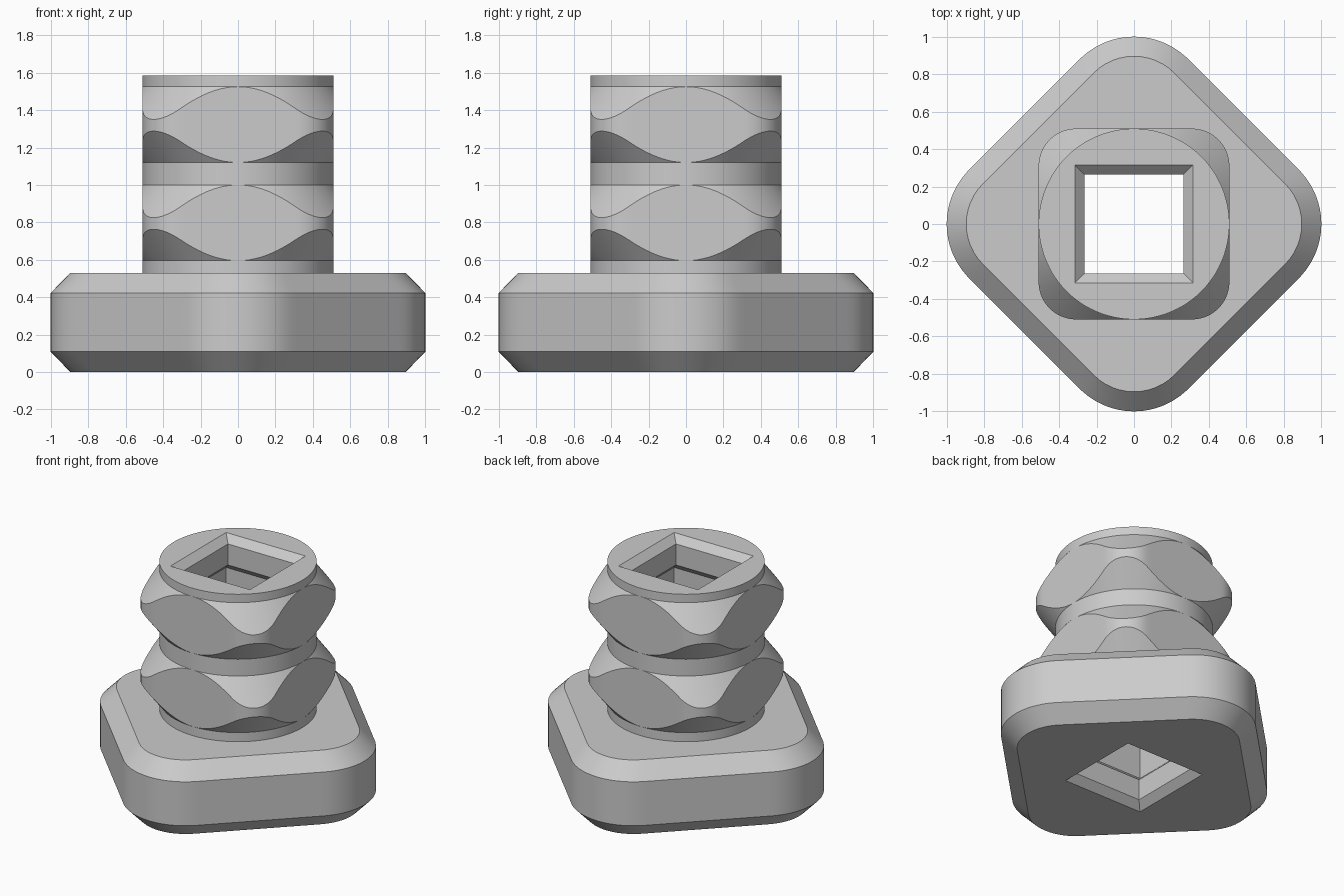
import bpy, bmesh
from math import cos, sin, pi, sqrt

if "Cube" in bpy.data.objects:
    bpy.data.objects.remove(bpy.data.objects["Cube"])

N = 144  # samples around the axis, a multiple of 8 so square corners are hit

grey = bpy.data.materials.new("plain grey")
grey.diffuse_color = (0.6, 0.6, 0.6, 1)
grey.use_nodes = True
grey.node_tree.nodes["Principled BSDF"].inputs["Base Color"].default_value = grey.diffuse_color


def rounded_square(half, fillet, turn=0.0):
    """Radius of a rounded square as a function of the angle."""
    c = half - fillet

    def radius(a):
        a = (a + turn) % (pi / 2)
        a = min(a, pi / 2 - a)
        if half * sin(a) <= c * cos(a):
            return half / cos(a)
        b = c * (cos(a) + sin(a))
        return b + sqrt(max(b * b - 2 * c * c + fillet * fillet, 0))
    return radius


def flat(radius, z):
    """A level ring with the given radius function."""
    return lambda a: (radius(a), z)


def square(half, z):
    return flat(rounded_square(half, 0.0), z)


def circle(r, z):
    return flat(lambda a: r, z)


def loft(name, rings):
    """Skin a stack of rings, outward when the rings rise on the outside."""
    bm = bmesh.new()
    grid = []
    for ring in rings:
        row = []
        for j in range(N):
            a = 2 * pi * j / N
            r, z = ring(a)
            row.append(bm.verts.new((r * cos(a), r * sin(a), z)))
        grid.append(row)
    for low, high in zip(grid, grid[1:]):
        for j in range(N):
            k = (j + 1) % N
            bm.faces.new((low[j], low[k], high[k], high[j]))
    bmesh.ops.remove_doubles(bm, verts=bm.verts, dist=1e-5)
    me = bpy.data.meshes.new(name)
    bm.to_mesh(me)
    bm.free()
    me.materials.append(grey)
    me.shade_smooth()
    me.set_sharp_from_angle(angle=pi / 6)
    ob = bpy.data.objects.new(name, me)
    bpy.context.collection.objects.link(ob)
    return ob


BASE_TOP, TOP, R = 0.53, 1.585, 0.51
HOLE, WIDE, CH = 0.265, 0.315, 0.05

# Base: square bore, chamfered rounded diamond outside
outer = rounded_square(0.8285, 0.41, pi / 4)
inner = rounded_square(0.8285 - 0.105, 0.305, pi / 4)
loft("base", [
    square(WIDE, BASE_TOP), square(WIDE, 0.25), square(HOLE, 0.20),
    square(HOLE, CH), square(WIDE, 0),
    flat(inner, 0), flat(outer, 0.108), flat(outer, 0.422),
    flat(inner, BASE_TOP), circle(R, BASE_TOP)])

# Column: round post with two rounded-square bulges trimmed by cones
section = rounded_square(R, 0.2)
PEAK = section(pi / 4) - R


def bulge(z0, z1, z2, z3):
    """Rings where the lower and upper cones meet the rounded square."""
    def lower(a):
        return section(a), z0 + (z1 - z0) * (section(a) - R) / PEAK

    def upper(a):
        return section(a), z3 - (z3 - z2) * (section(a) - R) / PEAK
    return [circle(R, z0), lower, upper, circle(R, z3)]


rings = [circle(R, BASE_TOP)]
for dz in (0, 0.525):
    rings += bulge(0.595 + dz, 0.763 + dz, 0.825 + dz, 1.0 + dz)
rings += [circle(R, TOP), square(WIDE, TOP), square(HOLE, TOP - CH),
          square(HOLE, TOP - 0.20), square(WIDE, TOP - 0.25),
          square(WIDE, BASE_TOP)]
loft("column", rings)
